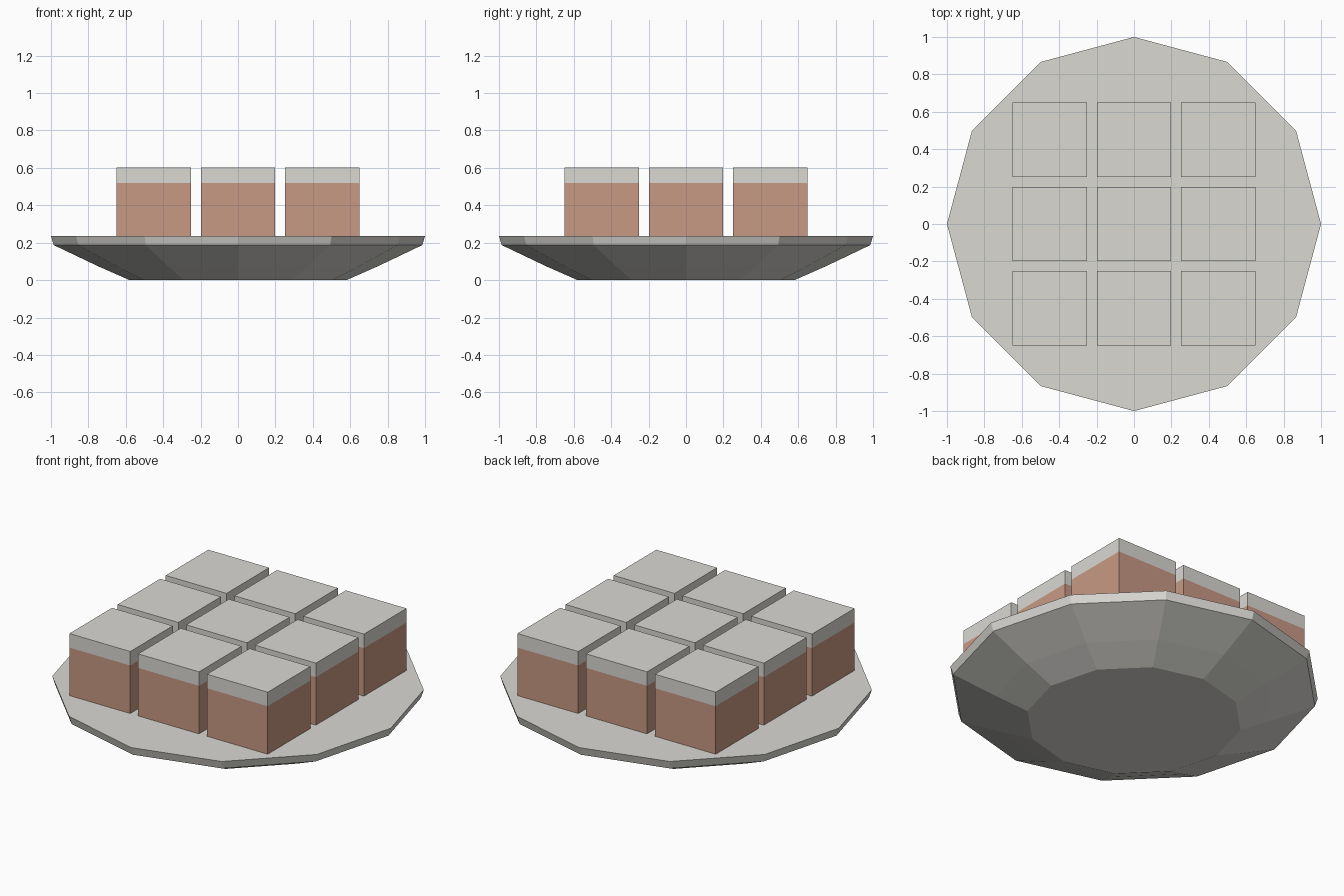
import bpy, bmesh, math

if "Cube" in bpy.data.objects:
    bpy.data.objects.remove(bpy.data.objects["Cube"])


def material(name, rgb):
    m = bpy.data.materials.new(name)
    m.diffuse_color = (*rgb, 1)
    m.use_nodes = True
    m.node_tree.nodes["Principled BSDF"].inputs["Base Color"].default_value = m.diffuse_color
    return m


cream = material("cream", (0.70, 0.69, 0.65))
brown = material("sponge brown", (0.58, 0.32, 0.23))


def add_object(name, bm, mat):
    bmesh.ops.recalc_face_normals(bm, faces=bm.faces)
    me = bpy.data.meshes.new(name)
    bm.to_mesh(me)
    bm.free()
    me.materials.append(mat)
    ob = bpy.data.objects.new(name, me)
    bpy.context.collection.objects.link(ob)
    return ob


def lathe(name, profile, sides, mat):
    bm = bmesh.new()
    rings = []
    for r, z in profile:
        rings.append([bm.verts.new((r * math.cos(2 * math.pi * i / sides),
                                    r * math.sin(2 * math.pi * i / sides), z))
                      for i in range(sides)])
    for a, b in zip(rings, rings[1:]):
        for i in range(sides):
            j = (i + 1) % sides
            bm.faces.new((a[i], a[j], b[j], b[i]))
    bm.faces.new(rings[0])
    bm.faces.new(rings[-1])
    return add_object(name, bm, mat)


def block(name, x, y, size, z0, z1, mat):
    bm = bmesh.new()
    bmesh.ops.create_cube(bm, size=1)
    for v in bm.verts:
        v.co.x = v.co.x * size + x
        v.co.y = v.co.y * size + y
        v.co.z = z0 if v.co.z < 0 else z1
    # icing and sponge share a plane, so drop the hidden faces between them
    hidden = 1 if mat == brown else -1
    bmesh.ops.delete(bm, geom=[f for f in bm.faces if f.normal.z * hidden > 0.9],
                     context='FACES_ONLY')
    return add_object(name, bm, mat)


# Twelve-sided plate with sloping underside
lathe("plate", [(0.58, 0.0), (0.75, 0.075), (0.985, 0.187), (1.0, 0.235)], 12, cream)

# Three by three grid of iced cake squares
for row in range(-1, 2):
    for col in range(-1, 2):
        tag = f"{row + 2}_{col + 2}"
        x, y = col * 0.45, row * 0.45
        block("cake_sponge_" + tag, x, y, 0.398, 0.235, 0.519, brown)
        block("cake_icing_" + tag, x, y, 0.398, 0.519, 0.602, cream)
